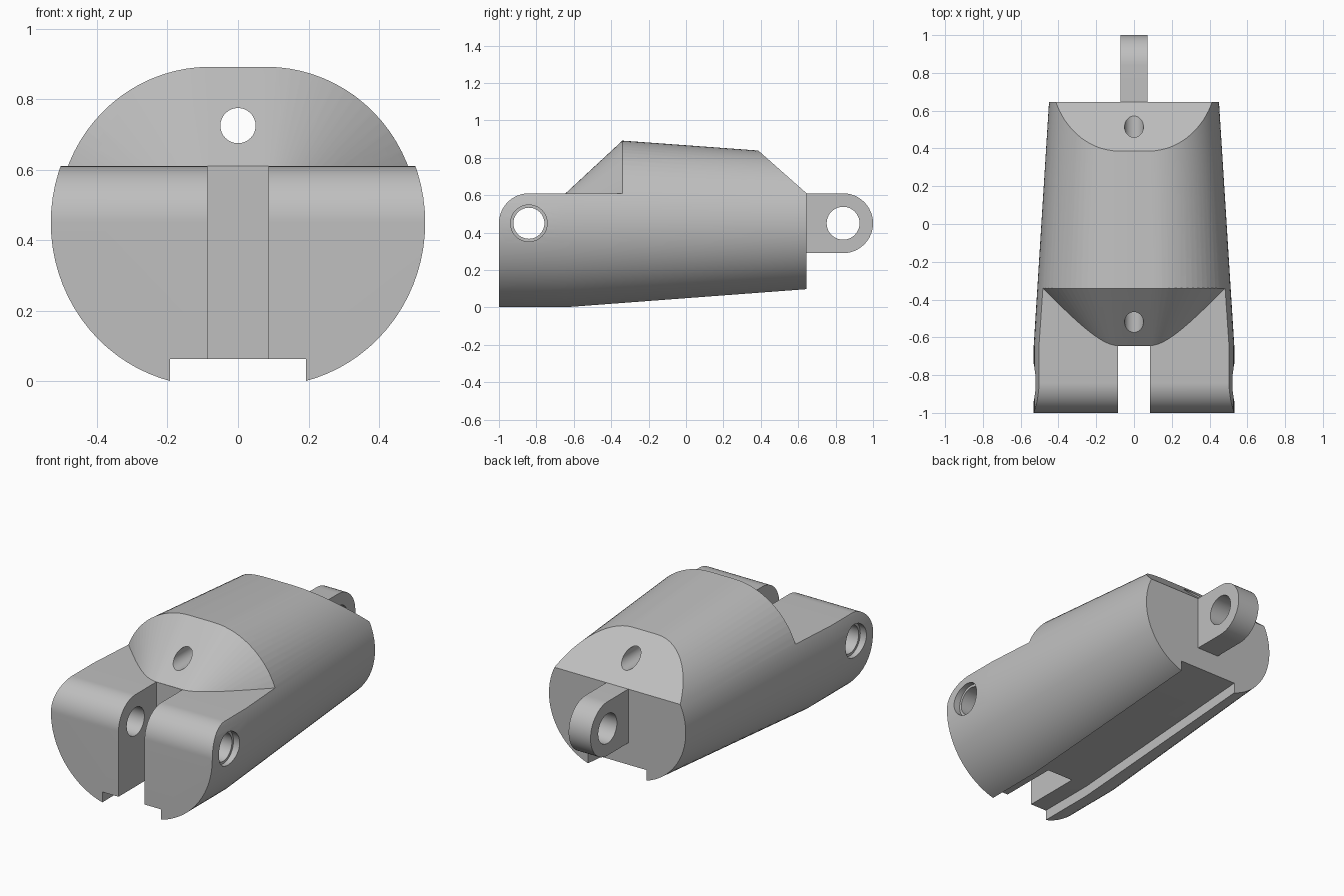
import bpy, bmesh, math

cube = bpy.data.objects.get("Cube")
if cube:
    bpy.data.objects.remove(cube, do_unlink=True)

MID_Z = 0.45      # height of the hinge axis
FLAT = 0.08       # half width of the flat band between the two round sides
SHELF = 0.61      # height of the fork's flat top
BACK = 0.645      # end planes of the main shell and slot
PEAK = -0.34      # where the hood meets the shell

grey = bpy.data.materials.new("plain grey")
grey.use_nodes = True
grey.diffuse_color = (0.52, 0.52, 0.52, 1)
grey.node_tree.nodes["Principled BSDF"].inputs["Base Color"].default_value = grey.diffuse_color


def loft(name, rings):
    """Solid skinned through closed rings of equal point count."""
    bm = bmesh.new()
    loops = [[bm.verts.new(p) for p in ring] for ring in rings]
    n = len(loops[0])
    for a, b in zip(loops, loops[1:]):
        for i in range(n):
            j = (i + 1) % n
            bm.faces.new((a[i], a[j], b[j], b[i]))
    bm.faces.new(loops[0])
    bm.faces.new(loops[-1])
    bmesh.ops.recalc_face_normals(bm, faces=bm.faces)
    mesh = bpy.data.meshes.new(name)
    bm.to_mesh(mesh)
    bm.free()
    obj = bpy.data.objects.new(name, mesh)
    bpy.context.collection.objects.link(obj)
    mesh.materials.append(grey)
    return obj


def section(y, a, b, half=40):
    """Two half ellipses joined by short flats, in the plane at y."""
    ring = []
    for side in (1, -1):
        for i in range(half + 1):
            t = math.pi * i / half - math.pi / 2
            ring.append((side * (FLAT + a * math.cos(t)), y, MID_Z + side * b * math.sin(t)))
    return ring


def side_prism(name, profile, x0, x1):
    """Side profile of (y, z) points extruded across x."""
    return loft(name, [[(x, y, z) for y, z in profile] for x in (x0, x1)])


def arc(y, r, start, end, n=24):
    angles = [math.radians(start + (end - start) * i / n) for i in range(n + 1)]
    return [(y + r * math.cos(t), MID_Z + r * math.sin(t)) for t in angles]


def rod_x(name, y, r, x0, x1):
    return side_prism(name, arc(y, r, 0, 360, 48)[:-1], x0, x1)


def cut(target, cutter):
    mod = target.modifiers.new("cut", "BOOLEAN")
    mod.operation = "DIFFERENCE"
    mod.solver = "EXACT"
    mod.object = cutter
    bpy.context.view_layer.objects.active = target
    bpy.ops.object.modifier_apply(modifier=mod.name)
    bpy.data.objects.remove(cutter, do_unlink=True)


def finish(obj):
    bpy.ops.object.select_all(action="DESELECT")
    obj.select_set(True)
    bpy.context.view_layer.objects.active = obj
    bpy.ops.object.shade_smooth_by_angle(angle=math.radians(20))


# Main shell: straight at the front, tapering towards the back
shell = loft("finger_shell", [section(-1, 0.451, 0.464),
                              section(-BACK, 0.451, 0.464),
                              section(BACK, 0.37, 0.37)])

# Clear the space above the fork, leaving the conical hood
clearance = side_prism("clearance_cutter",
                       [(-1.1, MID_Z)] + arc(-0.84, 0.16, 180, 90)
                       + [(0, SHELF), (0, 1.2), (-1.1, 1.2)], -1, 1)
hood = []
for y in (-0.72, 0.1):
    b = 0.442 + 0.928 * (y - PEAK)
    hood.append(section(y, b - 0.01, b))
cut(clearance, loft("hood_form", hood))
cut(shell, clearance)

# Sloped back end
cut(shell, side_prism("back_slope_cutter",
                      [(0.285, 0.9285), (0.745, 0.5215), (0.745, 1.2), (0.285, 1.2)], -1, 1))

# Fork slot
cut(shell, side_prism("slot_cutter",
                      [(-1.1, -0.2), (-BACK, -0.2), (-BACK, 0.8), (-1.1, 0.8)], -0.086, 0.086))

# Channel along the underside
cut(shell, side_prism("channel_cutter",
                      [(-1.1, 0.063), (-BACK, 0.063), (0.745, 0.168), (0.745, -0.2), (-1.1, -0.2)],
                      -0.193, 0.193))

# Hinge pin hole with a shallow counterbore on each side
cut(shell, rod_x("pin_cutter", -0.84, 0.083, -0.8, 0.8))
for s in (-1, 1):
    cut(shell, rod_x("counterbore_cutter", -0.84, 0.098, s * 0.49, s * 0.8))

# Cord hole running the full length
cord = [[(0.05 * math.cos(i * math.pi / 16), y, 0.725 + 0.05 * math.sin(i * math.pi / 16))
         for i in range(32)] for y in (-0.9, 0.9)]
cut(shell, loft("cord_cutter", cord))
finish(shell)

# Back hinge tongue
tongue = side_prism("hinge_tongue",
                    [(0.62, 0.29)] + arc(0.84, 0.16, -90, 90) + [(0.62, SHELF)], -0.072, 0.072)
cut(tongue, rod_x("tongue_pin_cutter", 0.84, 0.088, -0.3, 0.3))
finish(tongue)
